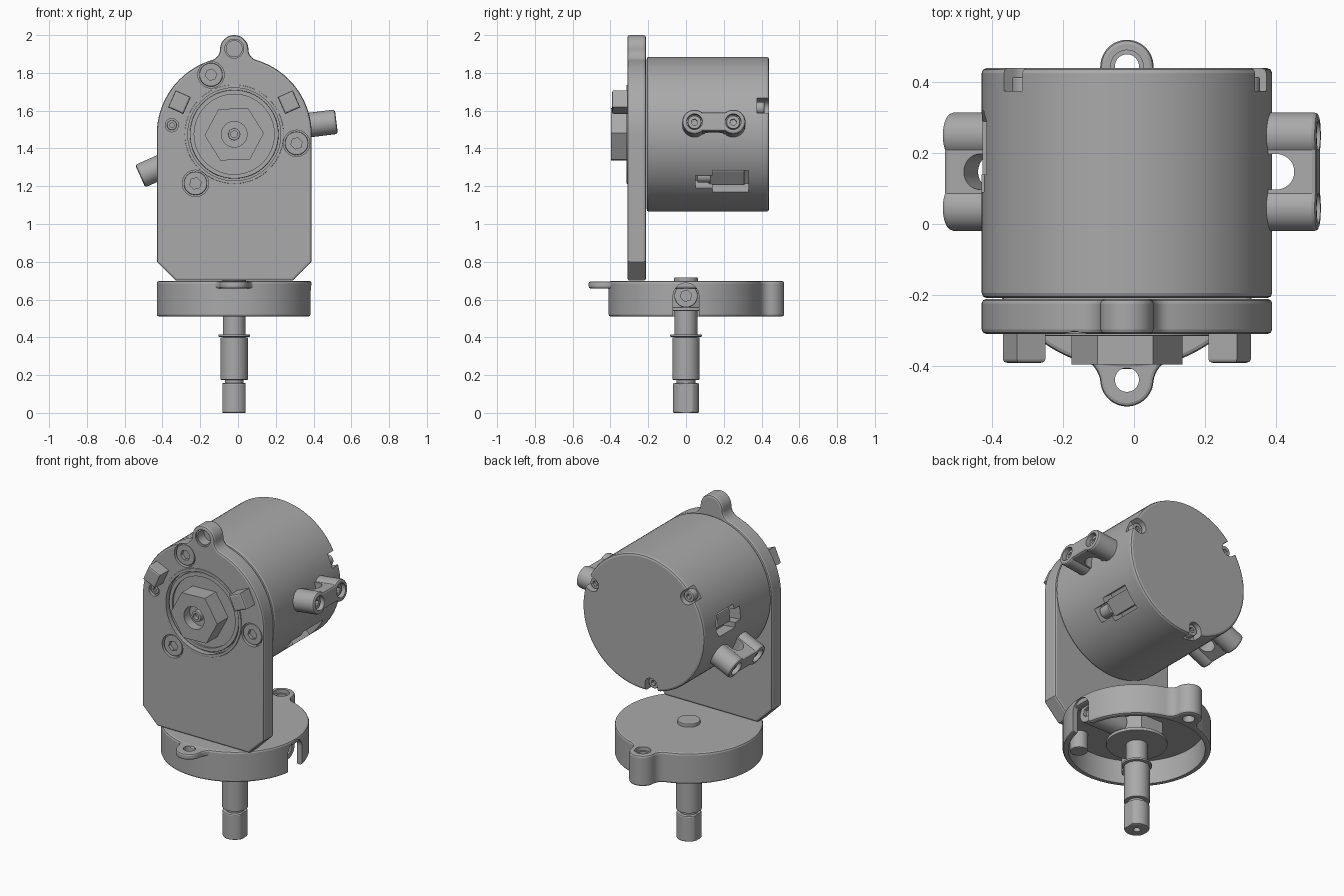
import bpy, bmesh
from math import sin, cos, acos, radians, pi
from mathutils import Matrix

if "Cube" in bpy.data.objects:
    bpy.data.objects.remove(bpy.data.objects["Cube"])

grey = bpy.data.materials.new("machined grey")
grey.use_nodes = True
grey.diffuse_color = (0.4, 0.4, 0.4, 1)
grey.node_tree.nodes["Principled BSDF"].inputs["Base Color"].default_value = (0.4, 0.4, 0.4, 1)

CX, CZ, R = -0.02, 1.475, 0.41      # drum axis and radius
made = []


def arc(r, c, a0, a1, n=24):
    """Points on an arc, angles in degrees."""
    steps = [radians(a0 + (a1 - a0) * i / n) for i in range(n + 1)]
    return [(c[0] + r * cos(a), c[1] + r * sin(a)) for a in steps]


def circle(r, c=(0, 0), n=64, start=0):
    return arc(r, c, start, start + 360, n)[:-1]


def rect(a0, a1, b0, b1):
    return [(a0, b0), (a1, b0), (a1, b1), (a0, b1)]


def prism(name, pts, lo, hi, axis="z", bevel=0, matrix=None):
    """Extrude a flat outline along an axis, rounding the rims."""
    place = {"x": lambda a, b, h: (h, a, b), "y": lambda a, b, h: (a, h, b),
             "z": lambda a, b, h: (a, b, h)}[axis]
    bm = bmesh.new()
    rings = [[bm.verts.new(place(a, b, h)) for a, b in pts] for h in (lo, hi)]
    caps = [bm.faces.new(ring) for ring in rings]
    rims = [e for f in caps for e in f.edges]
    n = len(pts)
    for i in range(n):
        j = (i + 1) % n
        bm.faces.new((rings[0][i], rings[0][j], rings[1][j], rings[1][i]))
    bmesh.ops.recalc_face_normals(bm, faces=bm.faces)
    if bevel:
        bmesh.ops.bevel(bm, geom=rims, offset=bevel, segments=2, profile=0.5, affect="EDGES")
    if matrix:
        bm.transform(matrix)
    mesh = bpy.data.meshes.new(name)
    bm.to_mesh(mesh)
    bm.free()
    mesh.materials.append(grey)
    ob = bpy.data.objects.new(name, mesh)
    bpy.context.collection.objects.link(ob)
    made.append(ob)
    return ob


def cut(target, *args, **kw):
    """Subtract a prism from the target."""
    cutter = prism("cutter", *args, **kw)
    mod = target.modifiers.new("cut", "BOOLEAN")
    mod.operation, mod.solver, mod.object = "DIFFERENCE", "EXACT", cutter
    bpy.context.view_layer.objects.active = target
    bpy.ops.object.modifier_apply(modifier=mod.name)
    made.remove(cutter)
    bpy.data.objects.remove(cutter)


def socket_screw(name, r, face, back, axis, c, matrix=None):
    """Screw head with a hexagonal socket in its face."""
    head = prism(name, circle(r, c, 32), min(face, back), max(face, back), axis, 0.005, matrix)
    out = 0.01 if face > back else -0.01
    ends = sorted((face + out, face - 2 * out))
    cut(head, circle(r * 0.5, c, 6, 15), *ends, axis=axis, matrix=matrix)


def ear_half(D, r, f, end, big=R):
    """Half outline of a disc with a filleted ear, from the ear tip down one side."""
    a = acos(((big + f) ** 2 + D * D - (r + f) ** 2) / (2 * (big + f) * D))
    fc = ((big + f) * sin(a), (big + f) * cos(a))
    b = acos((fc[1] - D) / (r + f)) * 180 / pi
    a *= 180 / pi
    return (arc(r, (0, D), 90, 90 - b, 16) + arc(f, fc, 270 - b, 270 - a - 0, 8)[1:-1]
            + arc(big, (0, 0), 90 - a, 90 - end, 48))


def mirrored(half, c, flip=1):
    pts = half + [(-x, u) for x, u in reversed(half[1:])]
    return [(c[0] + x, c[1] + flip * u) for x, u in pts]


def radial(deg):
    """Frame on the drum: x outwards, y along the axis, z around it."""
    return Matrix.Translation((CX, 0, CZ)) @ Matrix.Rotation(-radians(deg), 4, "Y")


# Upright plate with ear and chamfered foot
half = ear_half(0.45, 0.075, 0.06, 90) + [(R, -0.675), (R - 0.1, -0.775)]
plate = prism("upright_plate", mirrored(half, (CX, CZ)), -0.31, -0.212, "y", 0.012)
cut(plate, circle(0.042, (CX, 1.928), 32), -0.35, -0.24, "y")
cut(plate, circle(0.05, (CX, 1.928), 32), -0.35, -0.3, "y")
cut(plate, circle(0.248, (CX, CZ)), -0.35, -0.28, "y")
cut(plate, circle(0.035, (-0.35, 1.523), 32), -0.35, -0.29, "y")
socket_screw("small_screw", 0.026, -0.304, -0.28, "y", (-0.35, 1.523))
for c in ((-0.143, 1.79), (0.31, 1.427), (-0.225, 1.215)):
    cut(plate, circle(0.07, c, 32), -0.35, -0.285, "y")
    socket_screw("plate_screw", 0.062, -0.305, -0.27, "y", c)

# Bearing rings and output nut
rim = prism("bearing_rim", circle(0.262, (CX, CZ)), -0.316, -0.3, "y", 0.003)
cut(rim, circle(0.246, (CX, CZ)), -0.35, -0.25, "y")
race = prism("bearing_race", circle(0.235, (CX, CZ)), -0.302, -0.27, "y", 0.004)
cut(race, circle(0.212, (CX, CZ)), -0.35, -0.29, "y")
nut = prism("output_nut", circle(0.157, (CX, CZ), 6, 2), -0.396, -0.27, "y")
cut(nut, circle(0.068, (CX, CZ), 32), -0.45, -0.34, "y")
pin = prism("output_pin", circle(0.032, (CX, CZ), 32), -0.375, -0.3, "y", 0.004)
cut(pin, circle(0.018, (CX, CZ), 16), -0.45, -0.35, "y")

# Stop lugs, leaning inwards
for side in (-1, 1):
    m = Matrix.Translation((CX + side * 0.29, 0, 1.645)) @ Matrix.Rotation(radians(-side * 24), 4, "Y")
    prism("stop_lug", rect(-0.044, 0.044, -0.049, 0.049), -0.392, -0.29, "y", 0.01, m)

# Drum housing
drum = prism("drum_housing", circle(R, (CX, CZ), 96), -0.209, 0.44, "y", 0.014)

# Rear cover screws in open notches
for deg in (22, 142, 262):
    m = radial(deg)
    notch = arc(0.042, (0.372, 0), 90, 270, 16) + [(0.46, -0.042), (0.46, 0.042)]
    cut(drum, [(u, t) for u, t in notch], 0.375, 0.5, "y", matrix=m)
    socket_screw("cover_screw", 0.034, 0.415, 0.36, "y", (0.368, 0), m)

# Connector window, low on one side
m = radial(-38)
cut(drum, rect(0.14, 0.33, -0.072, 0.072), 0.33, 0.5, "x", matrix=m)
cut(drum, rect(0.05, 0.15, -0.042, 0.042), 0.345, 0.5, "x", matrix=m)
prism("connector_body", rect(0.12, 0.31, -0.05, 0.05), 0.3, 0.375, "x", 0.006, m)
prism("connector_plug", circle(0.035, (0.36, 0), 24), 0.06, 0.13, "y", 0.004, m)

# Cable window on the other side
m = radial(175)
window = [(0.09, -0.04), (0.14, -0.04), (0.14, -0.07), (0.29, -0.07), (0.32, -0.03),
          (0.32, 0.03), (0.29, 0.07), (0.14, 0.07), (0.14, 0.04), (0.09, 0.04)]
cut(drum, window, 0.33, 0.5, "x", matrix=m)
prism("cable_plug", rect(0.13, 0.25, -0.04, 0.04), 0.3, 0.37, "x", 0.006, m)

# Side cable clips with arched gap and two bolts
Y0, Y1 = 0.045, 0.25
for deg in (7, 204):
    m = radial(deg)
    outline = arc(0.065, (Y1, 0), -130, 130, 32) + arc(0.065, (Y0, 0), 50, 310, 32)
    clip = prism("cable_clip", outline, 0.38, 0.545, "x", 0.012, m)
    mid = (Y0 + Y1) / 2
    arch = arc(0.05, (0.432, mid), -90, 90) + [(0.3, mid + 0.05), (0.3, mid - 0.05)]
    cut(clip, arch, -0.1, 0.1, "z", matrix=m)
    for y in (Y0, Y1):
        cut(clip, circle(0.042, (y, 0), 32), 0.5, 0.6, "x", matrix=m)
        socket_screw("clip_bolt", 0.036, 0.525, 0.49, "x", (y, 0), m)

# Hollow base cap with rear ear, front tab and side slot
base = prism("base_cap", mirrored(ear_half(0.445, 0.075, 0.06, 178), (CX, 0)), 0.51, 0.698, "z", 0.012)
cut(base, circle(0.378, (CX, 0), 96), 0.4, 0.655)
cut(base, circle(0.034, (CX, 0.445), 32), 0.4, 0.8)
cut(base, circle(0.046, (CX, 0.445), 32), 0.675, 0.8)
slot = arc(0.068, (0, 0.62), 0, 180) + [(-0.068, 0.4), (0.068, 0.4)]
cut(base, slot, 0.25, 0.5, "x")
tab = prism("front_tab", mirrored(ear_half(0.44, 0.075, 0.08, 178, 0.4), (CX, 0), -1), 0.659, 0.696, "z", 0.01)
cut(tab, circle(0.034, (CX, -0.44), 32), 0.6, 0.8)

# Parts inside the base
prism("hub_nut", circle(0.15, (CX, 0), 6), 0.56, 0.67)
prism("hub_washer", circle(0.17, (CX, 0)), 0.54, 0.56, "z", 0.004)
socket_screw("cross_screw", 0.062, 0.34, 0.1, "x", (0, 0.62))
for c in ((0.17, -0.27), (-0.2, -0.27)):
    prism("base_post", circle(0.05, c, 32), 0.55, 0.67, "z", 0.005)

# Stepped shaft: radius, bottom, top
for name, r, lo, hi in (("shaft_neck", 0.05, 0.14, 0.2), ("shaft_sleeve", 0.072, 0.175, 0.4),
                        ("retaining_ring", 0.084, 0.403, 0.416), ("shaft_upper", 0.06, 0.39, 0.6),
                        ("shaft_top", 0.063, 0.65, 0.717)):
    prism(name, circle(r, (CX, 0), 48), lo, hi, "z", 0.004)
tip = prism("shaft_tip", circle(0.07, (CX, 0), 48), 0, 0.157, "z", 0.008)
for side in (-1, 1):
    cut(tip, rect(*sorted((CX + side * 0.061, CX + side * 0.1)), -0.1, 0.1), -0.1, 0.2)
cut(tip, circle(0.02, (CX, 0), 16), -0.05, 0.03)

# Smooth curved faces, keep edges crisp
bpy.ops.object.select_all(action="DESELECT")
for ob in made:
    ob.select_set(True)
bpy.context.view_layer.objects.active = made[0]
bpy.ops.object.shade_smooth_by_angle(angle=radians(20))
